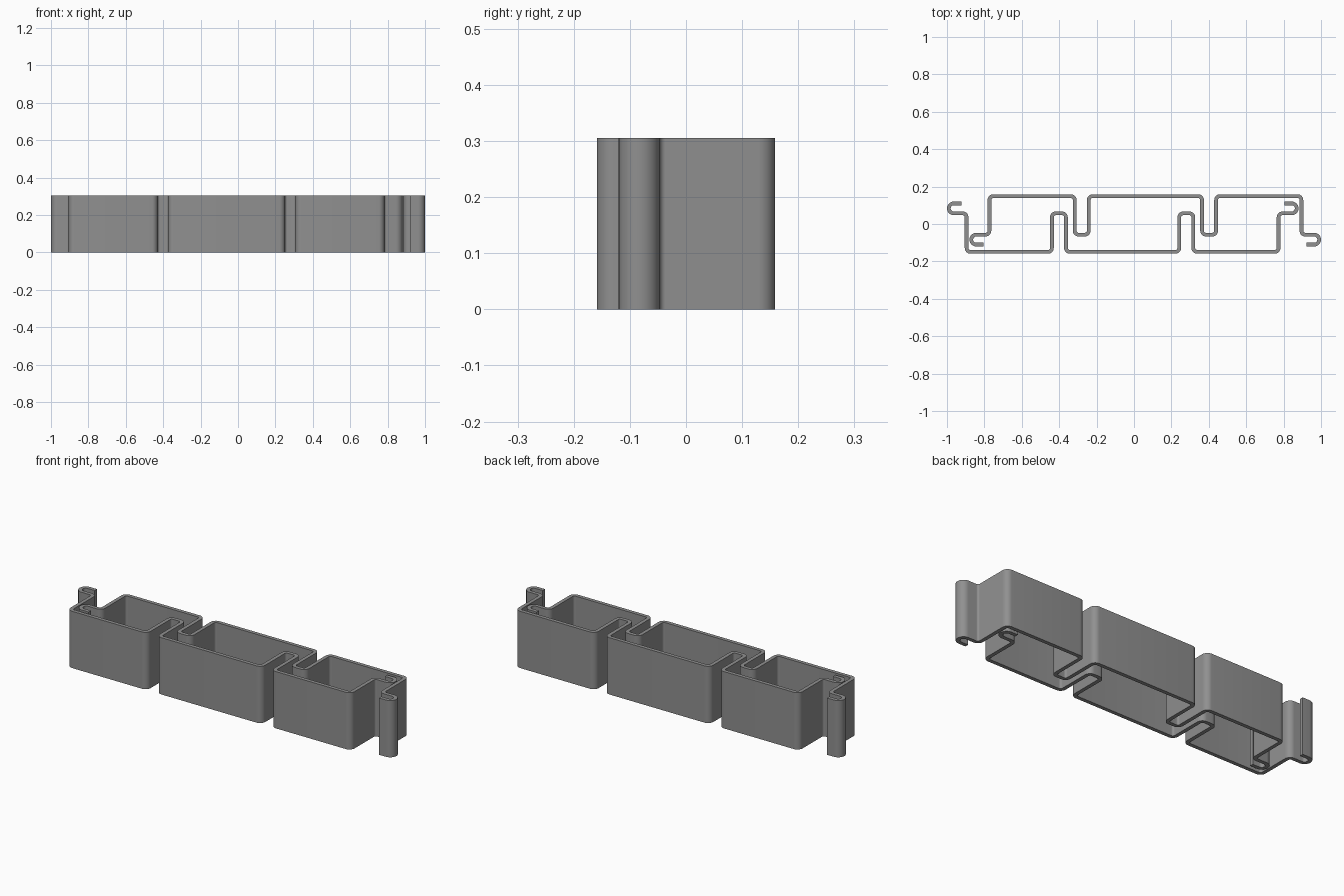
import bpy, bmesh, math
from mathutils import Vector

if "Cube" in bpy.data.objects:
    bpy.data.objects.remove(bpy.data.objects["Cube"])

HEIGHT = 0.305
HALF = 0.01            # half the sheet thickness
BEND = 0.021           # centre-line bend radius
HOOK = 0.0265          # hook bend radius (half the hook width)
TOP, LEDGE, LIP = 0.149, -0.057, -0.11

# Centre line of one sheet: x, y, bend radius
PATH = [
    (-0.804, LIP, 0), (-0.87, LIP, HOOK), (-0.87, LEDGE, HOOK),
    (-0.773, LEDGE, BEND), (-0.773, TOP, BEND),
    (-0.317, TOP, BEND), (-0.317, LEDGE, BEND),
    (-0.242, LEDGE, BEND), (-0.242, TOP, BEND),
    (0.364, TOP, BEND), (0.364, LEDGE, BEND),
    (0.439, LEDGE, BEND), (0.439, TOP, BEND),
    (0.895, TOP, BEND), (0.895, LEDGE, BEND),
    (0.99, LEDGE, HOOK), (0.99, LIP, HOOK), (0.922, LIP, 0),
]


def rounded(path, steps=8):
    """Return (point, normal) pairs along the path with every right angle rounded."""
    pts = [Vector(p[:2]) for p in path]
    out = []
    for i, p in enumerate(pts):
        if i in (0, len(pts) - 1):
            d = (pts[1] - p) if i == 0 else (p - pts[-2])
            d.normalize()
            out.append((p, Vector((-d.y, d.x))))
            continue
        r = path[i][2]
        a, b = (p - pts[i - 1]).normalized(), (pts[i + 1] - p).normalized()
        centre = p - a * r + b * r
        for k in range(steps + 1):
            t = math.pi / 2 * k / steps
            d = a * math.cos(t) + b * math.sin(t)
            out.append((centre + a * r * math.sin(t) - b * r * math.cos(t),
                        Vector((-d.y, d.x))))
    clean = [out[0]]      # drop doubled points between the two hook bends
    for q in out[1:]:
        if (q[0] - clean[-1][0]).length > 1e-5:
            clean.append(q)
    return clean


# Cross-section strip pushed up to full height
bm = bmesh.new()
rows = []
for p, n in rounded(PATH):
    rows.append([bm.verts.new((*(p + n * s), 0)) for s in (HALF, -HALF)])
strip = [bm.faces.new((a[0], a[1], b[1], b[0])) for a, b in zip(rows, rows[1:])]
res = bmesh.ops.extrude_face_region(bm, geom=strip, use_keep_orig=True)
top = [g for g in res["geom"] if isinstance(g, bmesh.types.BMVert)]
bmesh.ops.translate(bm, verts=top, vec=(0, 0, HEIGHT))
bmesh.ops.recalc_face_normals(bm, faces=bm.faces)
mesh = bpy.data.meshes.new("folded_sheet")
bm.to_mesh(mesh)
bm.free()

steel = bpy.data.materials.new("steel_grey")
steel.diffuse_color = (0.28, 0.28, 0.28, 1)
steel.use_nodes = True
steel.node_tree.nodes["Principled BSDF"].inputs["Base Color"].default_value = steel.diffuse_color
mesh.materials.append(steel)

# Two identical sheets, the front one turned half round
for name, turn in (("back_sheet", 0), ("front_sheet", math.pi)):
    ob = bpy.data.objects.new(name, mesh)
    ob.rotation_euler.z = turn
    bpy.context.collection.objects.link(ob)
    bpy.context.view_layer.objects.active = ob
    if turn == 0:
        ob.select_set(True)
        bpy.ops.object.shade_smooth_by_angle(angle=math.radians(35))
        ob.select_set(False)
